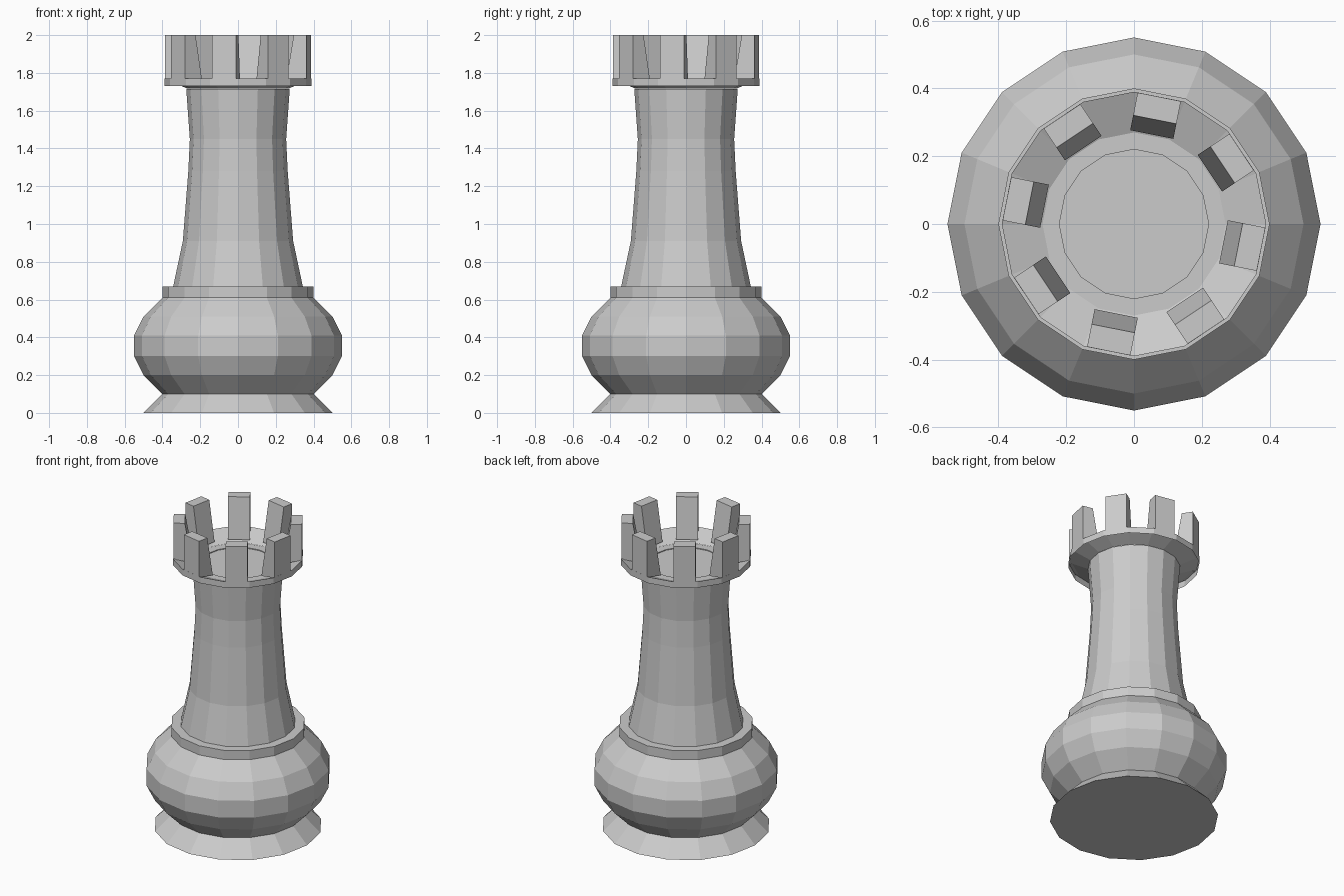
import bpy
import bmesh
from math import cos, sin, pi
from mathutils import Matrix, Vector

SIDES = 16

cube = bpy.data.objects.get("Cube")
if cube:
    bpy.data.objects.remove(cube, do_unlink=True)

# Single stone colour
stone = bpy.data.materials.new("grey_stone")
stone.use_nodes = True
GREY = (0.6, 0.6, 0.6, 1.0)
stone.diffuse_color = GREY
stone.node_tree.nodes["Principled BSDF"].inputs["Base Color"].default_value = GREY


def add_object(name, bm):
    mesh = bpy.data.meshes.new(name)
    bm.to_mesh(mesh)
    bm.free()
    mesh.materials.append(stone)
    obj = bpy.data.objects.new(name, mesh)
    bpy.context.collection.objects.link(obj)
    return obj


def lathe(name, profile, cap_bottom=True, cap_top=True):
    """Turn a (radius, height) profile, listed from the bottom up, into a faceted solid."""
    bm = bmesh.new()
    step = 2 * pi / SIDES
    rings = [[bm.verts.new((r * cos(i * step), r * sin(i * step), z))
              for i in range(SIDES)] for r, z in profile]
    for low, high in zip(rings, rings[1:]):
        for i in range(SIDES):
            j = (i + 1) % SIDES
            bm.faces.new((low[i], low[j], high[j], high[i]))
    if cap_bottom:
        bm.faces.new(rings[0][::-1])
    if cap_top:
        bm.faces.new(rings[-1])
    return add_object(name, bm)


# Flared foot and bulging base
lathe("base", [(0.5, 0), (0.4, 0.1), (0.5, 0.2), (0.55, 0.3),
               (0.55, 0.41), (0.5, 0.51), (0.4, 0.61)])

# Flat collar on the base
lathe("collar", [(0.4, 0.61), (0.4, 0.67)])

# Tapering column with a shallow floor at the top
lathe("column", [(0.343, 0.67), (0.292, 0.91), (0.263, 1.28), (0.255, 1.45),
                 (0.274, 1.715), (0.22, 1.715), (0.22, 1.71)])

# Thin gallery rim sloping inward to the column
lathe("gallery", [(0.39, 1.73), (0.39, 1.77), (0.27, 1.718)],
      cap_bottom=False, cap_top=False)

# Battlements: wedge blocks on every second side of the gallery
OUTER, INNER_TOP, INNER_LOW, HALF_WIDTH = 0.382, 0.314, 0.269, 0.065
bm = bmesh.new()
for k in range(SIDES // 2):
    block = bmesh.ops.create_cube(bm, size=1)["verts"]
    turn = Matrix.Rotation((2 * k - 0.5) * 2 * pi / SIDES, 3, "Z")
    for v in block:
        top = v.co.z > 0
        inner = INNER_TOP if top else INNER_LOW
        x = OUTER if v.co.x > 0 else inner
        y = HALF_WIDTH if v.co.y > 0 else -HALF_WIDTH
        low = 1.765 if v.co.x > 0 else 1.74
        v.co = turn @ Vector((x, y, 2.0 if top else low))
add_object("battlements", bm)
